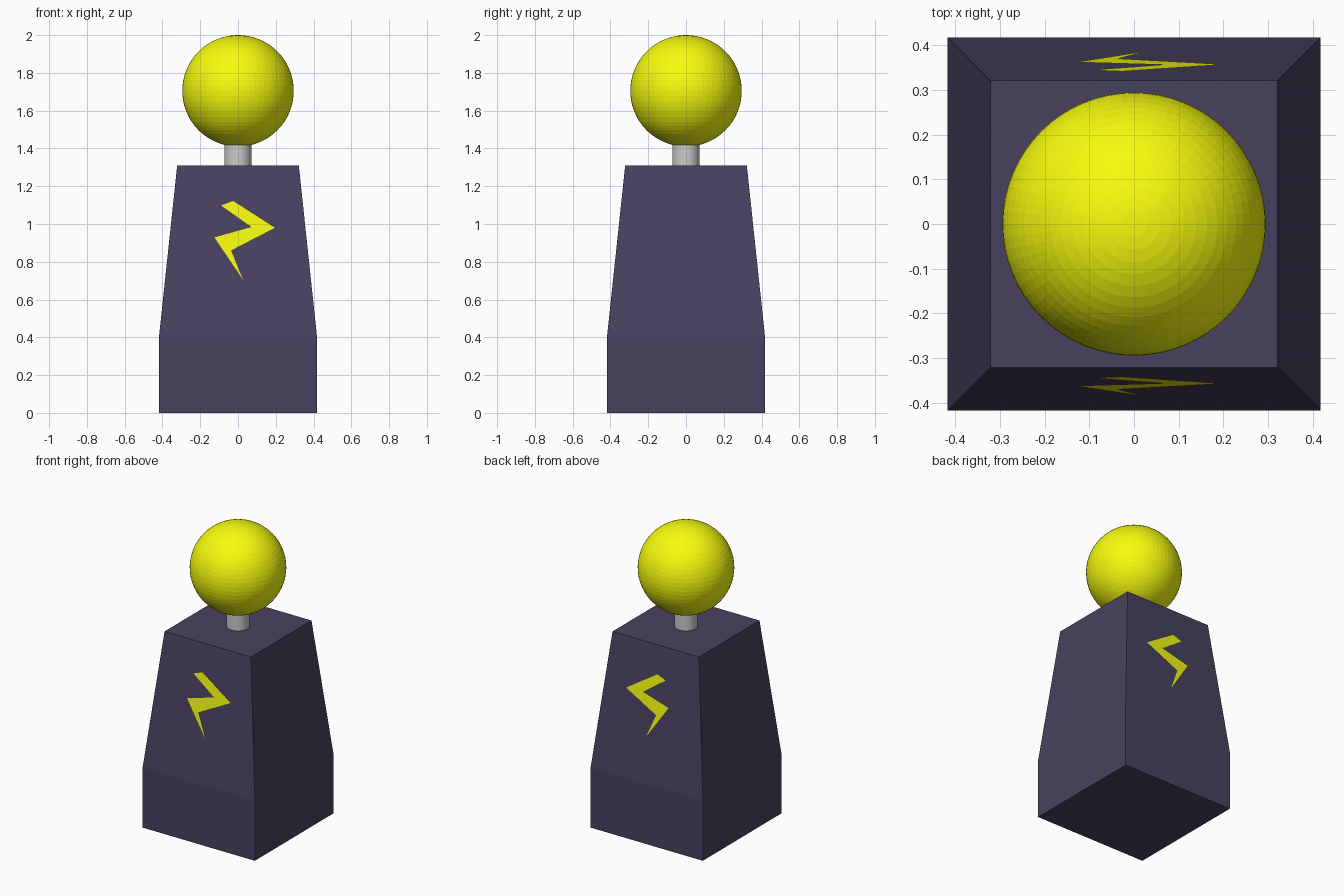
import bpy, bmesh

if "Cube" in bpy.data.objects:
    bpy.data.objects.remove(bpy.data.objects["Cube"])


def paint(obj, name, color):
    mat = bpy.data.materials.get(name) or bpy.data.materials.new(name)
    mat.diffuse_color = color
    mat.use_nodes = True
    mat.node_tree.nodes["Principled BSDF"].inputs["Base Color"].default_value = mat.diffuse_color
    obj.data.materials.append(mat)


def mesh_object(name, bm):
    mesh = bpy.data.meshes.new(name)
    bm.to_mesh(mesh)
    bm.free()
    obj = bpy.data.objects.new(name, mesh)
    bpy.context.collection.objects.link(obj)
    return obj


YELLOW = (0.93, 0.98, 0.004, 1)
BASE, TOP, Z_SHOULDER, Z_TOP = 0.418, 0.322, 0.405, 1.31

# Square pedestal: straight foot, tapered upper part
bm = bmesh.new()
loops = []
for h, z in ((BASE, 0), (BASE, Z_SHOULDER), (TOP, Z_TOP)):
    loops.append([bm.verts.new((sx * h, sy * h, z))
                  for sx, sy in ((-1, -1), (1, -1), (1, 1), (-1, 1))])
for low, high in zip(loops, loops[1:]):
    for i in range(4):
        j = (i + 1) % 4
        bm.faces.new((low[i], low[j], high[j], high[i]))
bm.faces.new(loops[0][::-1])
bm.faces.new(loops[-1])
paint(mesh_object("pedestal", bm), "dark_purple", (0.066, 0.055, 0.118, 1))

# Neck
bpy.ops.mesh.primitive_cylinder_add(vertices=32, radius=0.071, depth=0.16,
                                    location=(0, 0, 1.37))
bpy.context.object.name = "neck"

# Ball on top
bpy.ops.mesh.primitive_uv_sphere_add(segments=64, ring_count=32, radius=0.295,
                                     location=(0, 0, 1.705))
ball = bpy.context.object
ball.name = "ball"
paint(ball, "yellow", YELLOW)

# Lightning marks lying on the sloped front and back faces
outline = [(-0.09, 1.098), (0.072, 0.984), (-0.125, 0.929), (0.026, 0.706),
           (-0.037, 0.86), (0.195, 0.98), (-0.026, 1.122)]
bm = bmesh.new()
verts = []
for x, z in outline:
    slope = (z - Z_SHOULDER) / (Z_TOP - Z_SHOULDER)
    verts.append(bm.verts.new((x, -(BASE + (TOP - BASE) * slope) - 0.001, z)))
face = bm.faces.new(verts)
face.normal_update()
if face.normal.y > 0:
    face.normal_flip()
bolt = mesh_object("lightning_mark", bm)
paint(bolt, "yellow", YELLOW)
mirror = bolt.modifiers.new("front_to_back", 'MIRROR')
mirror.use_axis = (False, True, False)
mirror.use_mirror_merge = False
